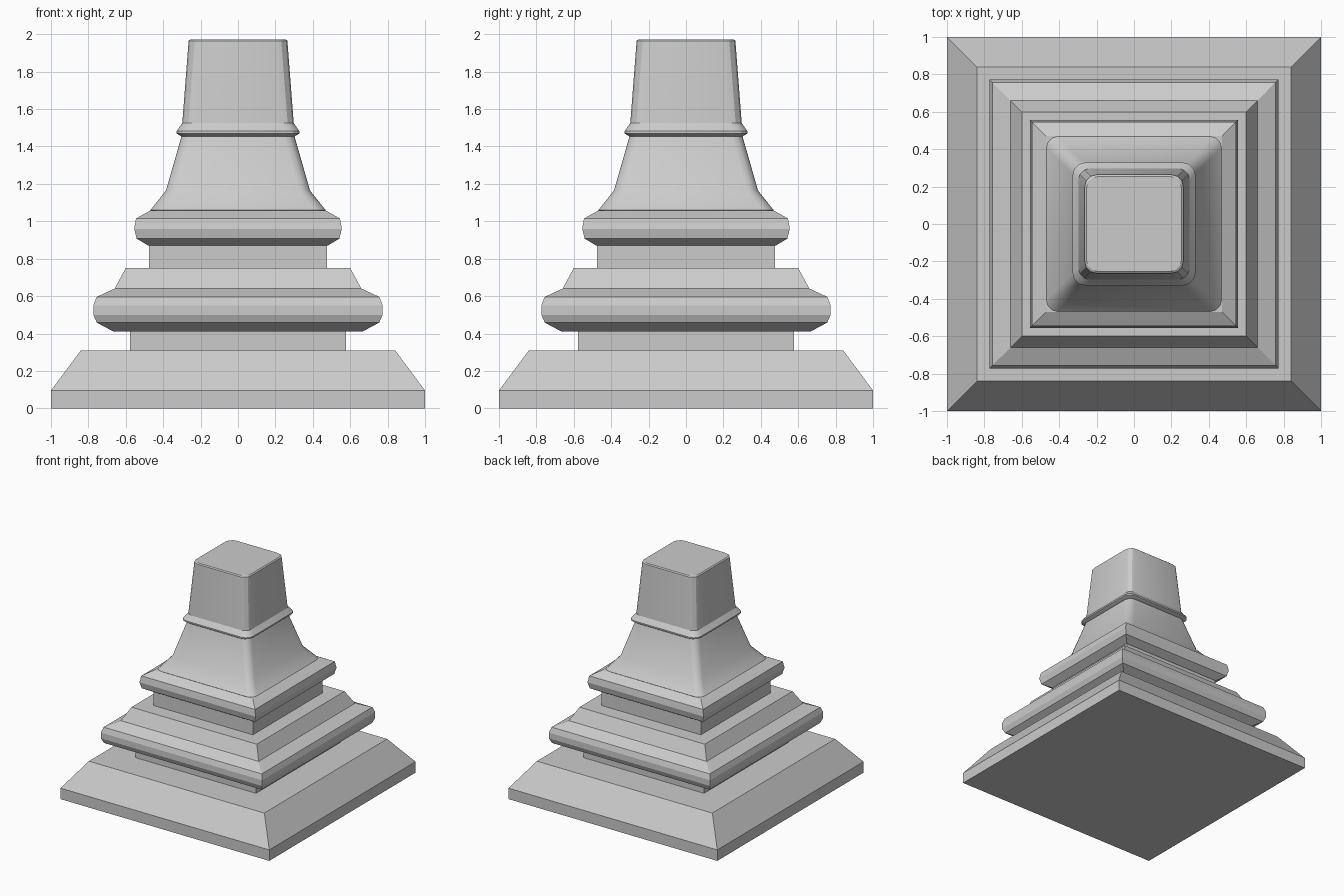
import bpy, bmesh
from math import cos, sin, pi

if "Cube" in bpy.data.objects:
    bpy.data.objects.remove(bpy.data.objects["Cube"])


def ring(h, r, segs):
    """Square outline of half width h, corners rounded by radius r."""
    if r == 0:
        return [(h, h), (-h, h), (-h, -h), (h, -h)]
    pts = []
    for q, (sx, sy) in enumerate([(1, 1), (-1, 1), (-1, -1), (1, -1)]):
        for i in range(segs + 1):
            a = pi / 2 * (q + i / segs)
            pts.append((sx * (h - r) + r * cos(a), sy * (h - r) + r * sin(a)))
    return pts


def square_lathe(name, profile, r=0, segs=3, smooth=None):
    """Stack square outlines along a (half width, z) profile and cap the ends."""
    bm = bmesh.new()
    rings = [[bm.verts.new((x, y, z)) for x, y in ring(h, r, segs)] for h, z in profile]
    n = len(rings[0])
    for a, b in zip(rings, rings[1:]):
        for i in range(n):
            j = (i + 1) % n
            bm.faces.new((a[i], a[j], b[j], b[i]))
    bm.faces.new(rings[0][::-1])
    bm.faces.new(rings[-1])
    me = bpy.data.meshes.new(name)
    bm.to_mesh(me)
    bm.free()
    ob = bpy.data.objects.new(name, me)
    bpy.context.collection.objects.link(ob)
    if smooth:
        bpy.context.view_layer.objects.active = ob
        ob.select_set(True)
        bpy.ops.object.shade_smooth_by_angle(angle=smooth)
        ob.select_set(False)
    return ob


# Stepped square pedestal: plinth, neck, lower moulding, neck, upper moulding
square_lathe("pedestal", [
    (1.0, 0), (1.0, 0.095), (0.84, 0.31),
    (0.577, 0.31), (0.577, 0.41),
    (0.665, 0.41), (0.755, 0.458), (0.773, 0.5), (0.773, 0.55), (0.757, 0.595), (0.66, 0.64),
    (0.60, 0.75), (0.475, 0.75), (0.475, 0.87),
    (0.48, 0.87), (0.542, 0.907), (0.555, 0.96), (0.545, 1.015), (0.47, 1.057),
])

# Flared lower shaft with rounded corners
square_lathe("lower_shaft", [
    (0.455, 1.05), (0.468, 1.06), (0.385, 1.165), (0.302, 1.455),
], r=0.06, smooth=0.5)

# Collar band and tapered upper shaft
square_lathe("upper_shaft", [
    (0.302, 1.453), (0.328, 1.47), (0.328, 1.482), (0.298, 1.525),
    (0.264, 1.965), (0.255, 1.973),
], r=0.065, smooth=0.5)
